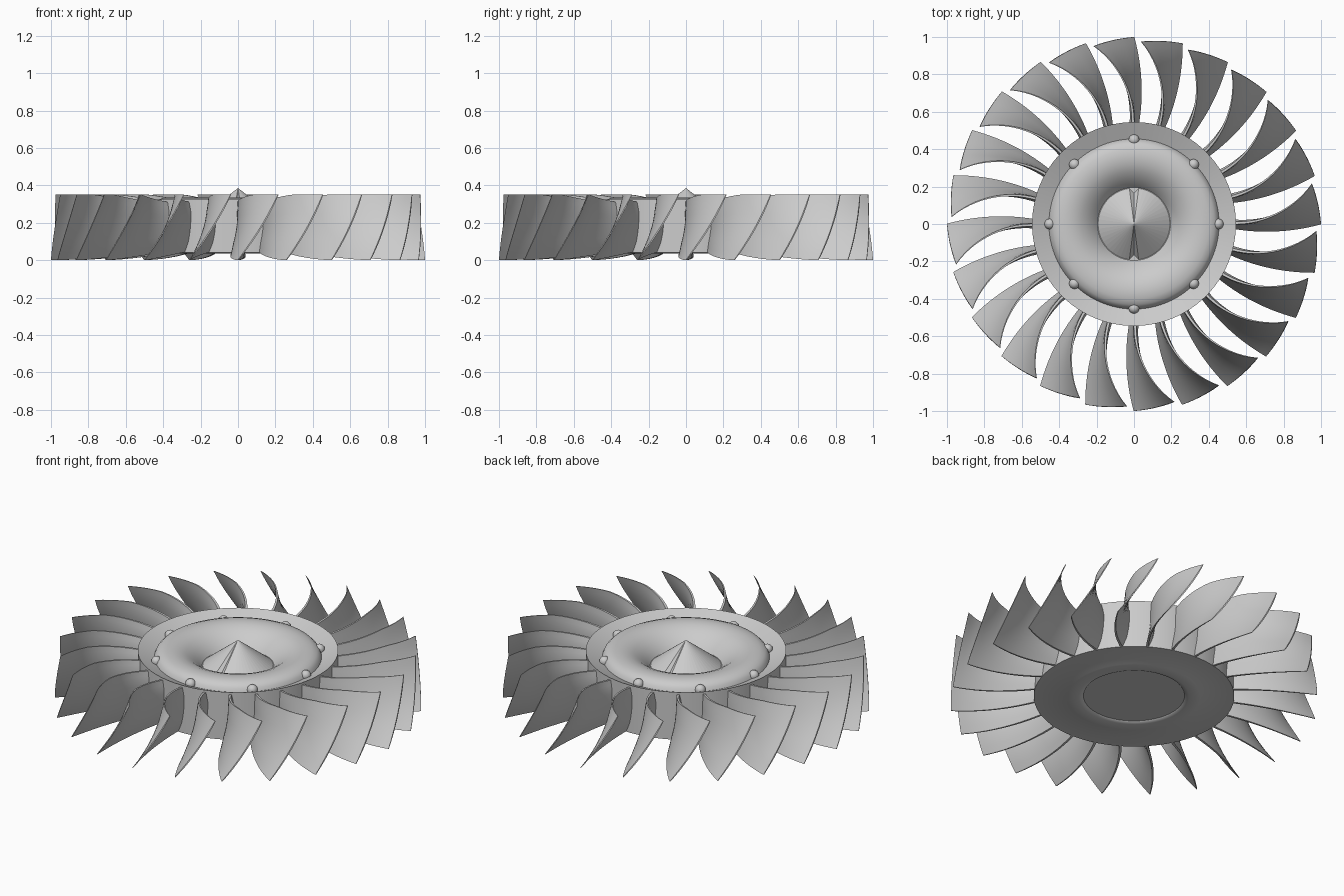
import bpy, bmesh, math

if "Cube" in bpy.data.objects:
    bpy.data.objects.remove(bpy.data.objects["Cube"])

COUNT = 24


def add_object(name, bm, smooth=35):
    bmesh.ops.recalc_face_normals(bm, faces=bm.faces)
    mesh = bpy.data.meshes.new(name)
    bm.to_mesh(mesh)
    bm.free()
    ob = bpy.data.objects.new(name, mesh)
    bpy.context.collection.objects.link(ob)
    if smooth:
        bpy.ops.object.select_all(action='DESELECT')
        ob.select_set(True)
        bpy.context.view_layer.objects.active = ob
        bpy.ops.object.shade_smooth_by_angle(angle=math.radians(smooth))
    return ob


def lathe(name, profile, steps=96):
    bm = bmesh.new()
    verts = [bm.verts.new((r, 0, z)) for r, z in profile]
    edges = [bm.edges.new(p) for p in zip(verts, verts[1:])]
    bmesh.ops.spin(bm, geom=verts + edges, cent=(0, 0, 0), axis=(0, 0, 1),
                   angle=math.tau, steps=steps)
    bmesh.ops.remove_doubles(bm, verts=bm.verts, dist=1e-4)
    return add_object(name, bm)


# Hub: flat underside with a shallow ring, straight wall, funnel rim, bulged ring on top
lathe("hub", [
    (0, .045), (.275, .045), (.28, .04), (.30, .036), (.36, .036), (.37, .04),
    (.545, .04), (.545, .325), (.455, .285), (.447, .305), (.43, .322),
    (.40, .333), (.36, .336), (.32, .330), (.28, .314), (.24, .285),
    (.21, .255), (.195, .235), (0, .235)])

# Pointed centre cone with a notch on the two opposite sides
bm = bmesh.new()
n = 48
base = []
for i in range(n):
    a = math.tau * i / n
    r = .165 if i % (n // 2) == n // 4 else .192
    base.append(bm.verts.new((r * math.cos(a), r * math.sin(a), .235)))
apex = bm.verts.new((0, 0, .386))
for i in range(n):
    bm.faces.new((base[i], base[(i + 1) % n], apex))
bm.faces.new(base[::-1])
add_object("centre_cone", bm, 0)

# Ring of rivets around the bulge
for i in range(8):
    a = math.tau * i / 8
    bm = bmesh.new()
    bmesh.ops.create_uvsphere(bm, u_segments=16, v_segments=10, radius=.029)
    rivet = add_object(f"rivet_{i + 1}", bm)
    rivet.location = (.45 * math.cos(a), .45 * math.sin(a), .295)


# Blade: upright section at the root, twisting and leaning over towards the tip
def blade_point(u, t, side):
    bottom = -.02 - .08 * u + .10 * u * u
    top = .005 + .21 * u ** 2.2
    s = bottom + (top - bottom) * t + .06 * t * (1 - t)
    z0 = .04 * (1 - u) ** 1.5 + .004 * (1 - u)
    z1 = .31 + .04 * min(1, u * 1.6)
    tip = 1.0 - .025 * t
    x = .535 + (math.sqrt(tip * tip - s * s) - .535) * u
    half = (.014 - .010 * u) * min(1, .5 + 2.5 * min(t, 1 - t))
    return x, s + side * half, z0 + (z1 - z0) * t


bm = bmesh.new()
NU, NT = 14, 10
rings = []
for i in range(NU + 1):
    u = i / NU
    loop = [(j / NT, 1) for j in range(NT + 1)] + [(j / NT, -1) for j in range(NT, -1, -1)]
    rings.append([bm.verts.new(blade_point(u, t, side)) for t, side in loop])
m = len(rings[0])
for a, b in zip(rings, rings[1:]):
    for j in range(m):
        k = (j + 1) % m
        bm.faces.new((a[j], a[k], b[k], b[j]))
for ring in (rings[0], rings[-1]):
    for j in range(NT):
        bm.faces.new((ring[j], ring[j + 1], ring[m - 2 - j], ring[m - 1 - j]))
blade = add_object("blade_1", bm)

# Repeat the blade around the hub
for i in range(1, COUNT):
    copy = bpy.data.objects.new(f"blade_{i + 1}", blade.data)
    copy.rotation_euler.z = math.tau * i / COUNT
    bpy.context.collection.objects.link(copy)
